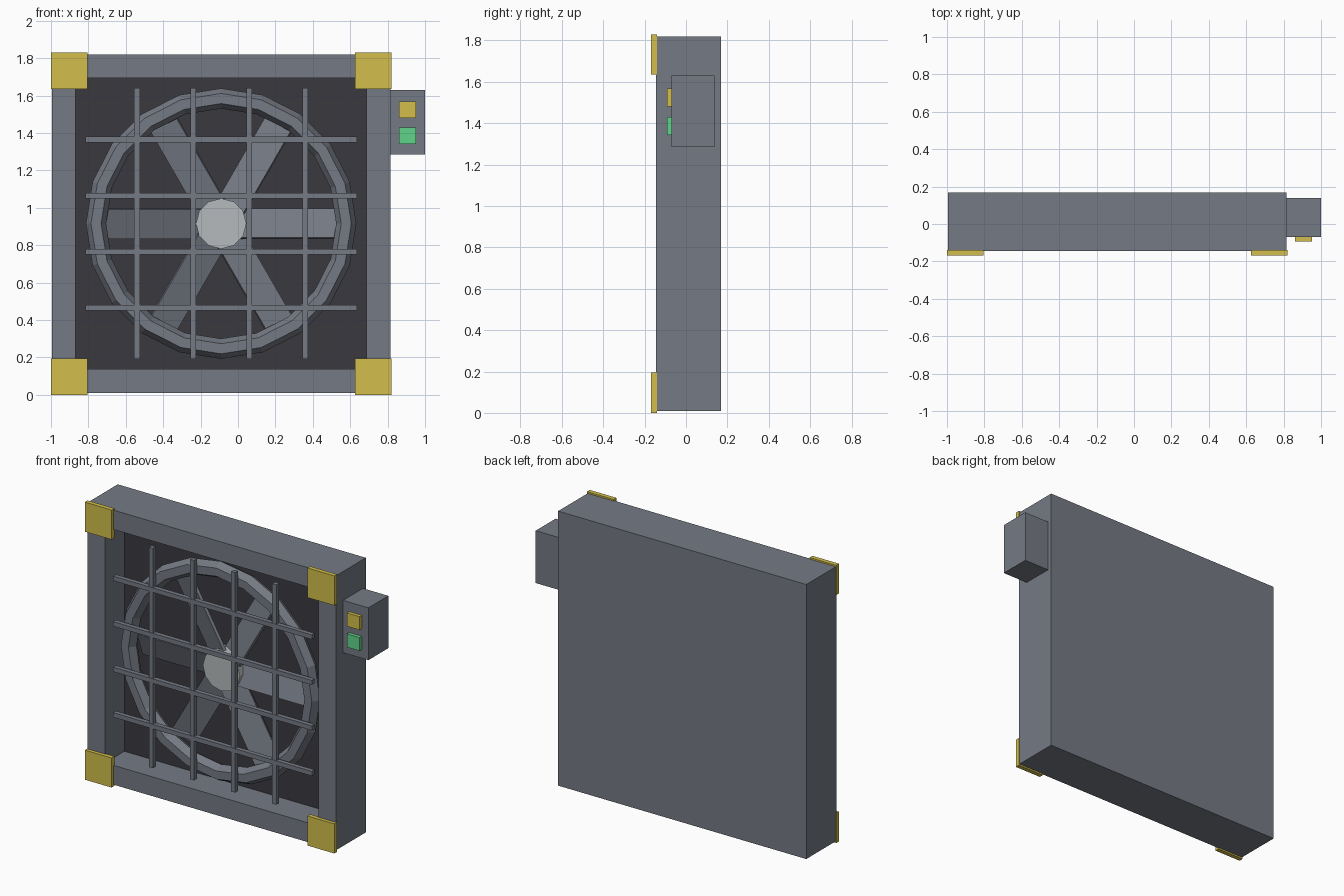
import bpy
import bmesh
from math import pi, radians
from mathutils import Matrix, Vector

if "Cube" in bpy.data.objects:
    bpy.data.objects.remove(bpy.data.objects["Cube"], do_unlink=True)


def material(name, r, g, b):
    lin = [((c / 255 + 0.055) / 1.055) ** 2.4 for c in (r, g, b)] + [1.0]
    m = bpy.data.materials.new(name)
    m.use_nodes = True
    m.diffuse_color = lin
    m.node_tree.nodes["Principled BSDF"].inputs["Base Color"].default_value = lin
    return m


grey = material("steel grey", 117, 122, 132)
dark = material("dark backing", 58, 56, 62)
silver = material("light metal", 182, 186, 188)
yellow = material("yellow", 210, 191, 76)
green = material("green", 97, 211, 138)

CX, CZ = -0.09, 0.915          # fan axis
FRONT, BACK = -0.145, 0.168    # housing depth
SIZE, BORDER, POCKET = 1.81, 0.18, 0.2
FLOOR = FRONT + POCKET


def finish(name, bm, *mats):
    bmesh.ops.recalc_face_normals(bm, faces=bm.faces)
    mesh = bpy.data.meshes.new(name)
    bm.to_mesh(mesh)
    bm.free()
    for m in mats:
        mesh.materials.append(m)
    ob = bpy.data.objects.new(name, mesh)
    bpy.context.collection.objects.link(ob)
    return ob


def add_box(bm, lo, hi, turn=Matrix()):
    lo, hi = Vector(lo), Vector(hi)
    mat = turn @ Matrix.Translation((lo + hi) / 2) @ Matrix.Diagonal((*(hi - lo), 1))
    return bmesh.ops.create_cube(bm, size=1, matrix=mat)


def box(name, lo, hi, mat):
    bm = bmesh.new()
    add_box(bm, lo, hi)
    return finish(name, bm, mat)


# Housing: a block with a square pocket sunk in its front and a dark floor
bm = bmesh.new()
h = SIZE / 2
add_box(bm, (CX - h, FRONT, CZ - h), (CX + h, BACK, CZ + h))
face = min(bm.faces, key=lambda f: f.calc_center_median().y)
bmesh.ops.inset_region(bm, faces=[face], thickness=BORDER)
floor = bmesh.ops.extrude_discrete_faces(bm, faces=[face])["faces"][0]
bmesh.ops.translate(bm, verts=floor.verts, vec=(0, POCKET, 0))
floor.material_index = 1
finish("housing", bm, grey, dark)

# Yellow corner plates
for side, sx in (("right", -1), ("left", 1)):
    for level, sz in (("bottom", -1), ("top", 1)):
        x, z = CX + sx * 0.8125, CZ + sz * 0.8175
        box(f"{level}_{side}_corner_plate", (x - 0.0975, -0.168, z - 0.0975),
            (x + 0.0975, -0.139, z + 0.0975), yellow)

# Guard grille
inner = h - BORDER
for i, off in enumerate((-0.45, -0.15, 0.15, 0.45), 1):
    box(f"vertical_bar_{i}", (CX + off - 0.015, -0.136, CZ - inner),
        (CX + off + 0.015, -0.106, CZ + inner), grey)
    box(f"horizontal_bar_{i}", (CX - inner, -0.138, CZ + off - 0.015),
        (CX + inner, -0.108, CZ + off + 0.015), grey)

# Shroud ring: faceted torus with a hexagonal section
bm = bmesh.new()
section = bmesh.ops.create_circle(
    bm, segments=6, radius=0.054,
    matrix=Matrix.Translation((0.669, 0, 0)) @ Matrix.Rotation(pi / 2, 4, "Z")
    @ Matrix.Rotation(pi / 2, 4, "Y") @ Matrix.Rotation(pi / 2, 4, "X"))
bm.clear()
rim = [bm.verts.new(Matrix.Rotation(k * pi / 3, 3, "Z") @ Vector((0.054, 0, 0))
                    + Vector((0.669, 0, 0))) for k in range(6)]
loop = [bm.edges.new((rim[k], rim[k - 1])) for k in range(6)]
bmesh.ops.spin(bm, geom=rim + loop, cent=(0, 0, 0), axis=(0, 1, 0),
               angle=2 * pi, steps=20, use_merge=True)
bmesh.ops.remove_doubles(bm, verts=bm.verts, dist=0.0005)
ring = finish("shroud_ring", bm, grey)
ring.location = (CX, -0.05, CZ)

# Six pitched blades
for i in range(6):
    bm = bmesh.new()
    turn = Matrix.Rotation(i * pi / 3, 4, "Y") @ Matrix.Rotation(radians(-20), 4, "X")
    add_box(bm, (0.08, -0.01, -0.083), (0.62, 0.01, 0.083), turn)
    blade = finish(f"blade_{i + 1}", bm, grey)
    blade.location = (CX, 0.0, CZ)

# Hub
bm = bmesh.new()
bmesh.ops.create_cone(bm, cap_ends=True, segments=12, radius1=0.135, radius2=0.135,
                      depth=0.1, matrix=Matrix.Rotation(pi / 2, 4, "X"))
hub = finish("hub", bm, silver)
hub.location = (CX, FLOOR - 0.05, CZ)

# Control box with two buttons
box("control_box", (CX + h, -0.07, 1.285), (1.0, 0.138, 1.63), grey)
box("upper_button", (0.86, -0.093, 1.48), (0.952, -0.068, 1.568), yellow)
box("lower_button", (0.86, -0.093, 1.342), (0.952, -0.068, 1.43), green)
